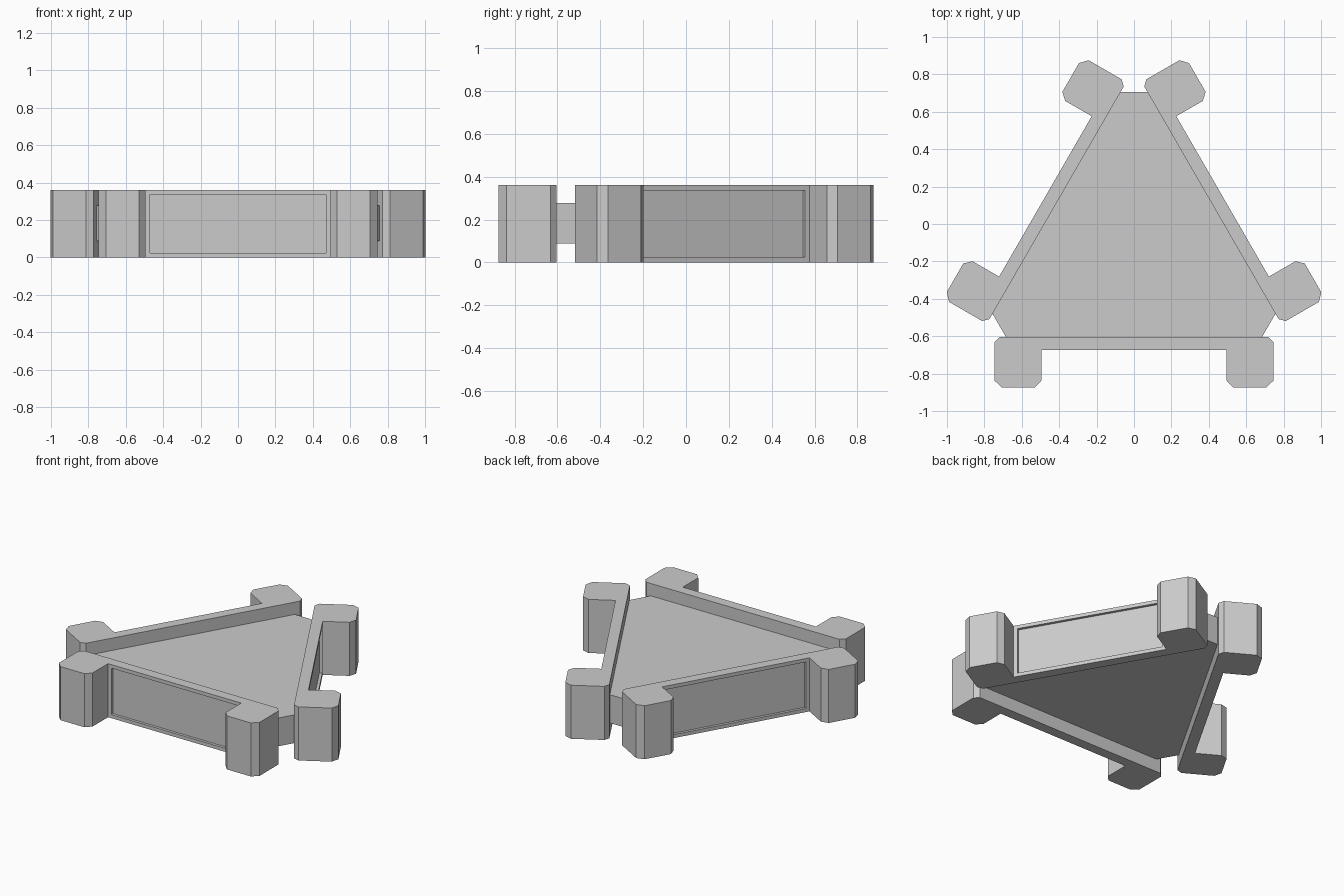
import bpy, bmesh
from math import radians
from mathutils import Matrix, Vector

if "Cube" in bpy.data.objects:
    bpy.data.objects.remove(bpy.data.objects["Cube"])

H = 0.36                       # frame height
PIVOT = Vector((0, -0.126, 0)) # centre of the three-fold symmetry


def prism(profile, z0, z1):
    """Closed prism from an xy outline (counter-clockwise)."""
    bm = bmesh.new()
    low = [bm.verts.new((x, y, z0)) for x, y in profile]
    high = [bm.verts.new((x, y, z1)) for x, y in profile]
    n = len(profile)
    bm.faces.new(low[::-1])
    bm.faces.new(high)
    for i in range(n):
        j = (i + 1) % n
        bm.faces.new((low[i], low[j], high[j], high[i]))
    bmesh.ops.recalc_face_normals(bm, faces=bm.faces)
    return bm


def finish(bm, name):
    me = bpy.data.meshes.new(name)
    bm.to_mesh(me)
    bm.free()
    ob = bpy.data.objects.new(name, me)
    ob.location = PIVOT
    bpy.context.collection.objects.link(ob)
    return ob


# Side bracket: wall with a chamfered leg block at each end
half = [(0.495, -0.547), (0.495, -0.711), (0.530, -0.748), (0.707, -0.748),
        (0.746, -0.711), (0.746, -0.507), (0.718, -0.478)]
outline = [(-x, y) for x, y in half[::-1]] + half
bm = prism(outline, 0, H)

# Shallow recessed panel on the outer wall face
wall = min(bm.faces, key=lambda f: (f.calc_center_median()
                                    - Vector((0, -0.547, H / 2))).length)
bmesh.ops.inset_individual(bm, faces=[wall], thickness=0.034)
panel = bmesh.ops.extrude_discrete_faces(bm, faces=[wall])["faces"][0]
bmesh.ops.translate(bm, verts=panel.verts, vec=(0, 0.018, 0))

front = finish(bm, "front_bracket")
for name, angle in (("right_bracket", 120), ("left_bracket", 240)):
    ob = bpy.data.objects.new(name, front.data)
    ob.location = PIVOT
    ob.rotation_euler.z = radians(angle)
    bpy.context.collection.objects.link(ob)

# Central plate: triangle with cut corners, thinner than the brackets
corners = []
side, cut = 0.480, 0.832
w = (cut - side / 2) / 0.8660254
for k in range(3):
    rot = Matrix.Rotation(radians(120 * k), 3, 'Z')
    for x in (-w, w):
        p = rot @ Vector((x, -side, 0))
        corners.append((p.x, p.y))
finish(prism(corners, 0.087, 0.277), "centre_plate")
